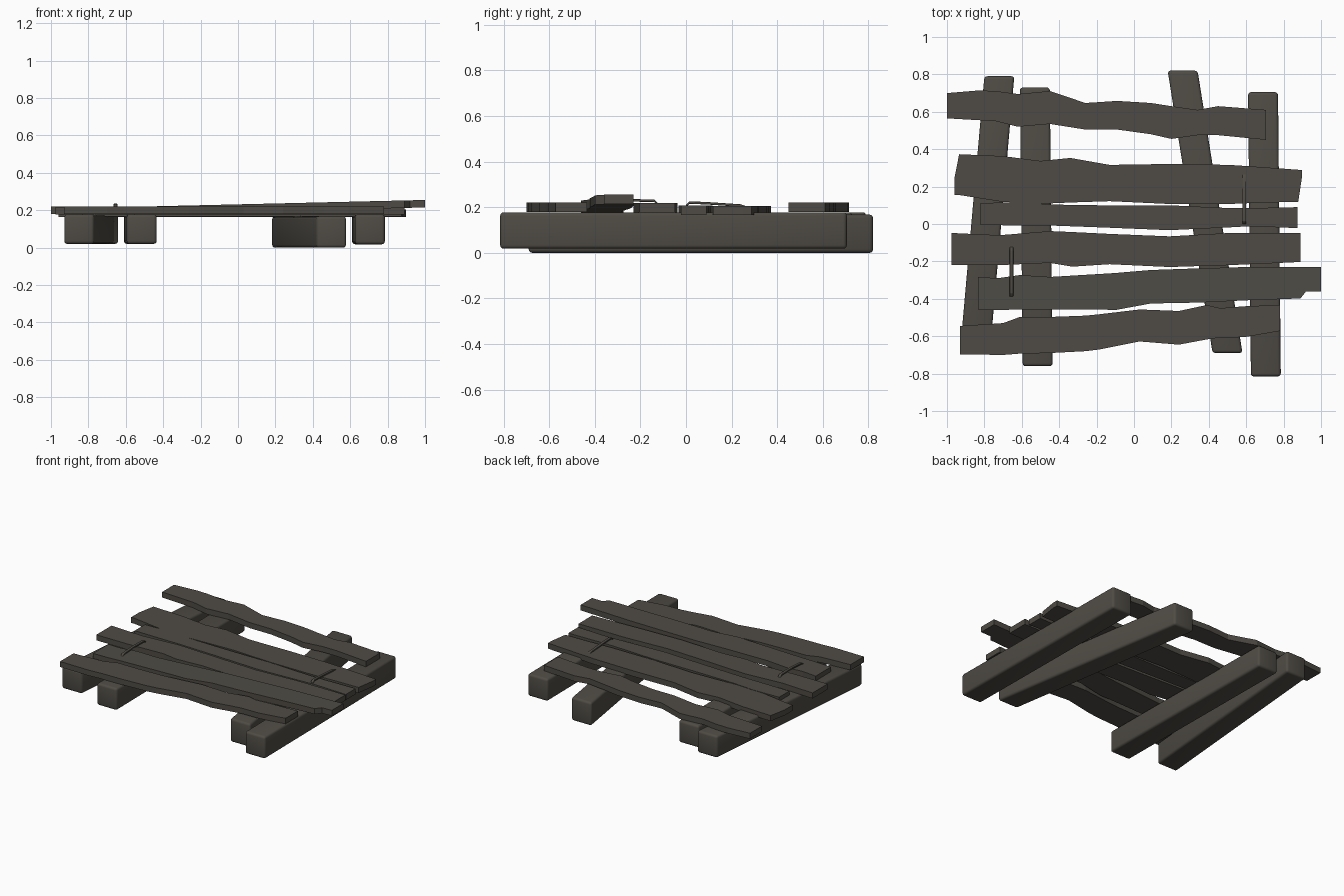
import bpy, bmesh

if "Cube" in bpy.data.objects:
    bpy.data.objects.remove(bpy.data.objects["Cube"])

wood = bpy.data.materials.new("weathered dark wood")
wood.diffuse_color = (0.078, 0.071, 0.059, 1)
wood.use_nodes = True
wood.node_tree.nodes["Principled BSDF"].inputs["Base Color"].default_value = wood.diffuse_color


def add_object(name, bm):
    bmesh.ops.recalc_face_normals(bm, faces=bm.faces)
    me = bpy.data.meshes.new(name)
    bm.to_mesh(me)
    bm.free()
    me.materials.append(wood)
    ob = bpy.data.objects.new(name, me)
    bpy.context.collection.objects.link(ob)
    return ob


def loft(name, rings):
    """Skin a run of four-point rings and close both ends."""
    bm = bmesh.new()
    rings = [[bm.verts.new(p) for p in ring] for ring in rings]
    for a, b in zip(rings, rings[1:]):
        for i in range(4):
            j = (i + 1) % 4
            bm.faces.new((a[i], a[j], b[j], b[i]))
    bm.faces.new(rings[0])
    bm.faces.new(rings[-1])
    return add_object(name, bm)


def smooth(ob, width, angle=0.6):
    mod = ob.modifiers.new("rounded edges", 'BEVEL')
    mod.width, mod.segments = width, 3
    bpy.ops.object.select_all(action='DESELECT')
    ob.select_set(True)
    bpy.context.view_layer.objects.active = ob
    bpy.ops.object.modifier_apply(modifier=mod.name)
    bpy.ops.object.shade_smooth_by_angle(angle=angle)


def beam(name, front, back, z0, z1, w=0.16):
    """Square bearer with rounded edges; front and back are (centre x, y)."""
    h = w / 2
    ob = loft(name, [[(x - h, y, z0), (x + h, y, z0), (x + h, y, z1), (x - h, y, z1)]
                     for x, y in (front, back)])
    smooth(ob, 0.016)


def plank(name, stations, z_left, z_right, t=0.04):
    """Rough-edged board from (x, front y, back y) stations."""
    x0, x1 = stations[0][0], stations[-1][0]
    rings = []
    for x, lo, hi in stations:
        z = z_left + (z_right - z_left) * (x - x0) / (x1 - x0)
        rings.append([(x, lo, z), (x, hi, z), (x, hi, z + t), (x, lo, z + t)])
    loft(name, rings)


def staple(name, x, path, w=0.02, t=0.011):
    """Thin bent bar lying across two boards; path is (y, top z)."""
    h = w / 2
    ob = loft(name, [[(x - h, y, z - t), (x + h, y, z - t), (x + h, y, z), (x - h, y, z)]
                     for y, z in path])
    smooth(ob, 0.003)


# Bearers underneath
beam("outer_left_beam", (-0.85, -0.68), (-0.72, 0.79), 0.02, 0.178)
beam("inner_left_beam", (-0.515, -0.76), (-0.53, 0.73), 0.02, 0.178)
beam("inner_right_beam", (0.50, -0.69), (0.26, 0.82), 0.0, 0.168)
beam("outer_right_beam", (0.705, -0.815), (0.69, 0.705), 0.018, 0.178)

# Boards, back to front
plank("back_plank", [
    (-1, .565, .70), (-.83, .555, .714), (-.74, .55, .711), (-.62, .52, .695),
    (-.45, .535, .711), (-.26, .505, .647), (-.09, .505, .658), (.09, .48, .647),
    (.2, .455, .63), (.34, .475, .61), (.45, .475, .63), (.705, .45, .61)], .18, .18)
plank("second_plank", [
    (-.96, .155, .245), (-.935, .155, .373), (-.70, .118, .363), (-.50, .108, .337),
    (-.34, .115, .353), (-.13, .122, .316), (.19, .107, .321), (.51, .107, .316),
    (.70, .115, .303), (.878, .118, .29), (.898, .25, .288)], .165, .165)
plank("third_plank", [
    (-.82, -.005, .112), (-.61, -.008, .117), (-.45, -.008, .104), (-.18, -.018, .10),
    (.19, -.033, .10), (.51, -.018, .085), (.62, -.012, .085), (.875, -.022, .09)],
    .167, .167)
plank("fourth_plank", [
    (-.975, -.22, -.048), (-.72, -.22, -.06), (-.45, -.208, -.038), (-.33, -.228, -.043),
    (-.13, -.215, -.053), (.19, -.23, -.066), (.51, -.22, -.048), (.89, -.203, -.048)],
    .178, .178)
plank("fifth_plank", [
    (-.835, -.457, -.283), (-.73, -.46, -.29), (-.61, -.457, -.273), (-.45, -.457, -.283),
    (-.18, -.457, -.267), (-.10, -.46, -.262), (.09, -.425, -.246), (.35, -.42, -.237),
    (.60, -.408, -.23), (.89, -.398, -.23), (.92, -.36, -.23), (1, -.36, -.23)],
    .172, .215)
plank("front_plank", [
    (-.93, -.697, -.545), (-.70, -.70, -.53), (-.61, -.693, -.497), (-.45, -.69, -.497),
    (-.26, -.68, -.49), (-.18, -.67, -.482), (.03, -.628, -.457), (.24, -.645, -.465),
    (.39, -.617, -.433), (.46, -.607, -.45), (.59, -.605, -.44), (.78, -.572, -.433)],
    .18, .18)

# Bent bars tying neighbouring boards
staple("left_staple", -0.655, [(-.39, .215), (-.37, .229), (-.26, .236),
                               (-.14, .234), (-.12, .215)])
staple("right_staple", 0.59, [(0, .212), (.015, .226), (.09, .223),
                              (.24, .213), (.27, .203)])
